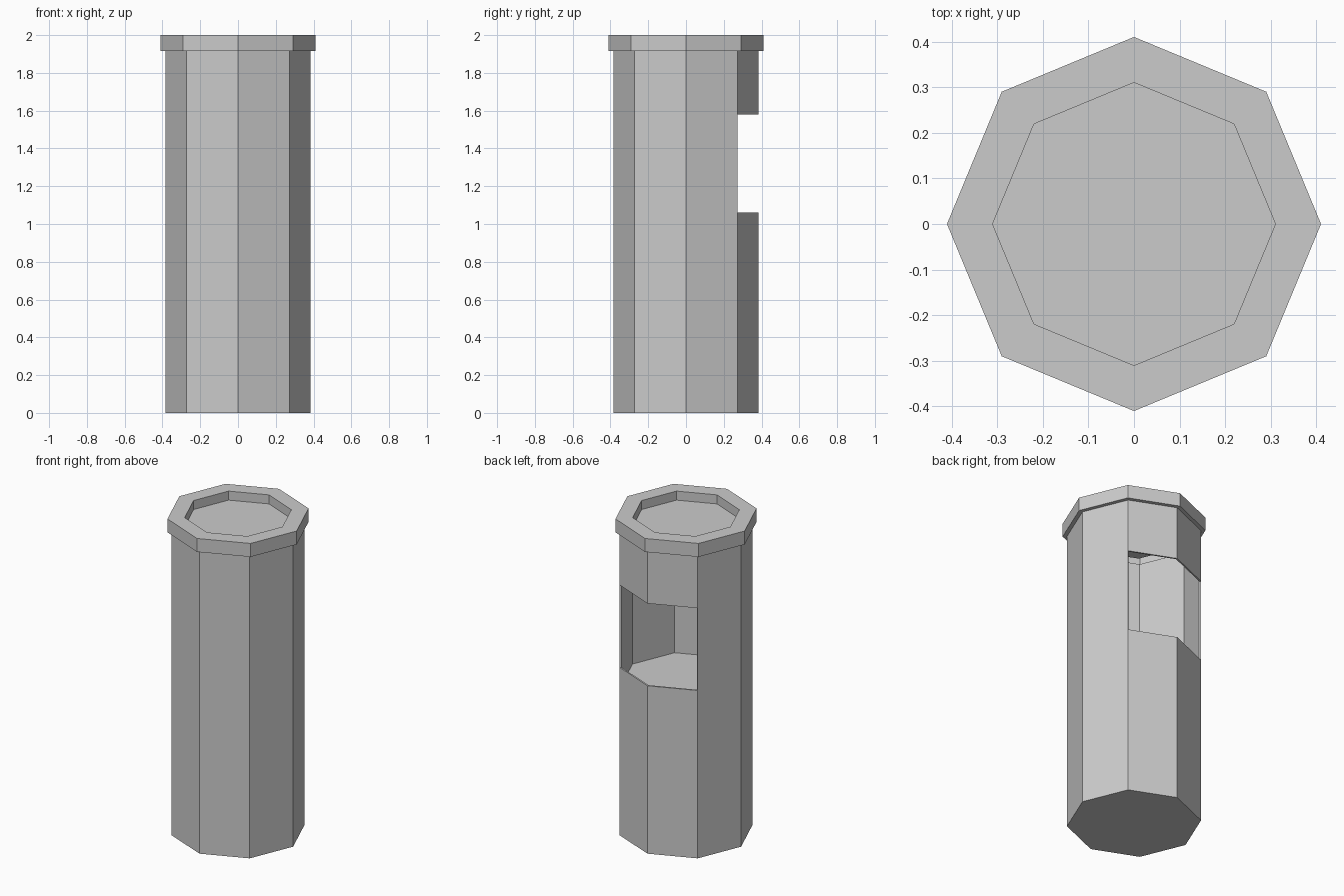
import bpy, bmesh, math

if "Cube" in bpy.data.objects:
    bpy.data.objects.remove(bpy.data.objects["Cube"])

SIDES = 8


def ring(bm, r, z):
    """Octagonal loop with corners on the axes."""
    return [bm.verts.new((r * math.cos(math.tau * i / SIDES),
                          r * math.sin(math.tau * i / SIDES), z))
            for i in range(SIDES)]


def finish(bm, name):
    mesh = bpy.data.meshes.new(name)
    bm.to_mesh(mesh)
    bm.free()
    obj = bpy.data.objects.new(name, mesh)
    bpy.context.collection.objects.link(obj)
    return obj


# Outer shell: body, collar, recessed lid as one (radius, height) profile
profile = [(0.385, 0), (0.385, 1.06), (0.385, 1.58), (0.385, 1.915),
           (0.41, 1.915), (0.41, 2.0), (0.31, 2.0), (0.31, 1.943)]
WINDOW_BAND, WINDOW_SIDES = 1, (1, 2)   # the two faces meeting at the back (+y)

bm = bmesh.new()
rings = [ring(bm, r, z) for r, z in profile]
for band, (low, high) in enumerate(zip(rings, rings[1:])):
    for i in range(SIDES):
        if band == WINDOW_BAND and i in WINDOW_SIDES:
            continue
        j = (i + 1) % SIDES
        bm.faces.new((low[i], low[j], high[j], high[i]))
bm.faces.new(rings[0][::-1])   # base
bm.faces.new(rings[-1])        # lid
shell = finish(bm, "canister_shell")

# Thin wall, thickened inward
wall = shell.modifiers.new("wall", 'SOLIDIFY')
wall.thickness = 0.01
wall.offset = -1
wall.use_even_offset = True

# Shelf inside, just below the window opening
bm = bmesh.new()
bm.faces.new(ring(bm, 0.374, 0.95))
finish(bm, "inner_shelf")
